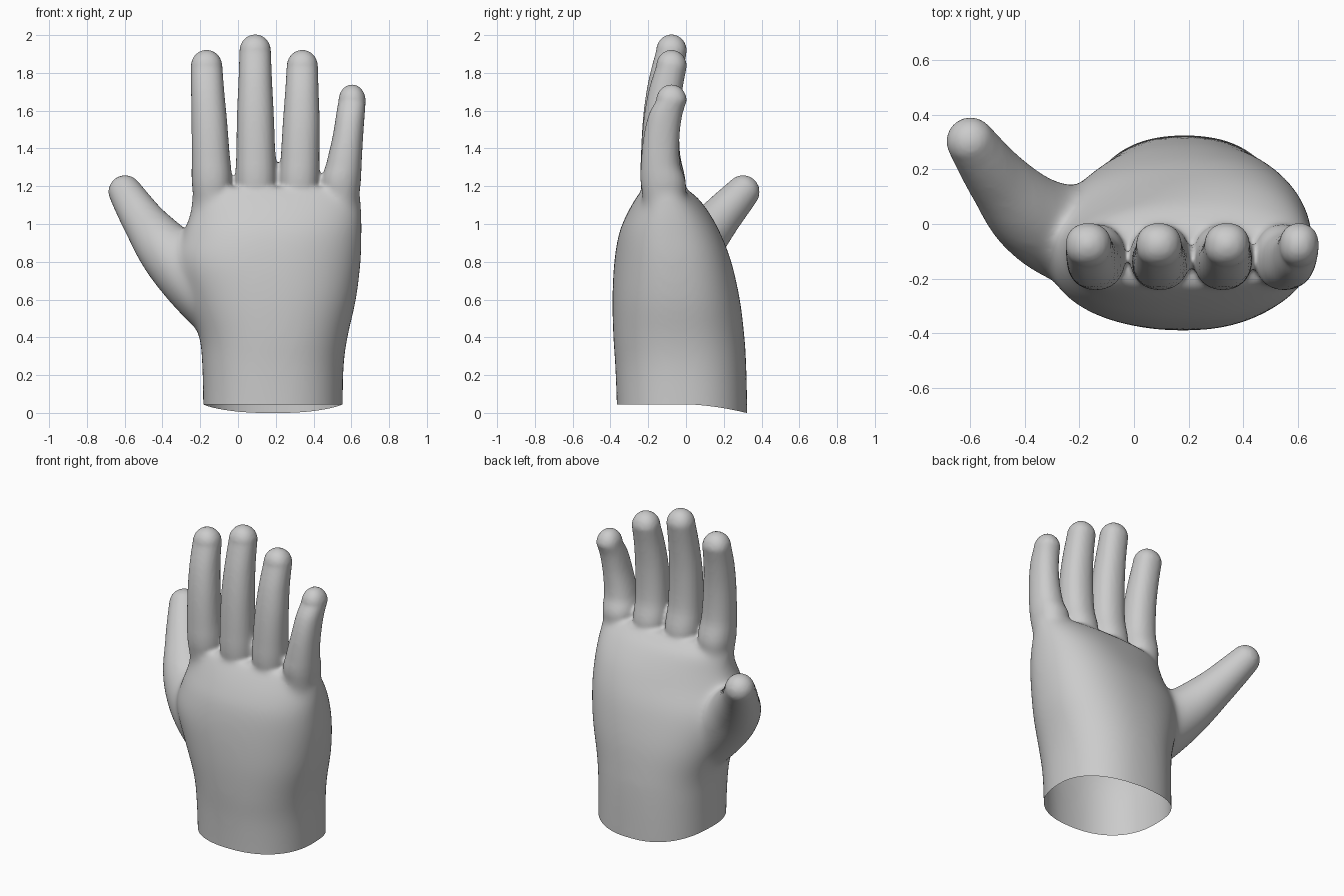
import bpy, bmesh, math
from mathutils import Vector

if "Cube" in bpy.data.objects:
    bpy.data.objects.remove(bpy.data.objects["Cube"])

bm = bmesh.new()
SEG = 48


def spline(rows, steps):
    """Catmull-Rom interpolation of equal-length rows."""
    out = []
    for i in range(len(rows) - 1):
        p0, p1 = rows[max(i - 1, 0)], rows[i]
        p2, p3 = rows[i + 1], rows[min(i + 2, len(rows) - 1)]
        for k in range(steps):
            t = k / steps
            out.append([0.5 * (2 * b + (c - a) * t + (2 * a - 5 * b + 4 * c - d) * t * t
                               + (3 * b - a - 3 * c + d) * t ** 3)
                        for a, b, c, d in zip(p0, p1, p2, p3)])
    out.append(list(rows[-1]))
    return out


def loft(rows, cap, power=2.0):
    """Closed loft through rows (z, xmin, xmax, ymin, ymax, skew) with a domed top."""
    rows = spline(rows, 5)
    z, x0, x1, y0, y1, s = rows[-1]
    cx, cy, hx, hy = (x0 + x1) / 2, (y0 + y1) / 2, (x1 - x0) / 2, (y1 - y0) / 2
    for k in range(1, 9):
        a = math.pi / 2 * k / 8.3
        c = math.cos(a)
        rows.append([z + cap * math.sin(a), cx - hx * c, cx + hx * c, cy - hy * c, cy + hy * c, s])
    rings = []
    for z, x0, x1, y0, y1, skew in rows:
        ring = []
        for i in range(SEG):
            a = 2 * math.pi * i / SEG
            c, s = math.cos(a), math.sin(a)
            u = math.copysign(abs(c) ** (2 / power), c)
            v = math.copysign(abs(s) ** (2 / power), s)
            if v > 0:
                v *= 1 + skew * u
            ring.append(bm.verts.new(((x0 + x1) / 2 + u * (x1 - x0) / 2,
                                      (y0 + y1) / 2 + v * (y1 - y0) / 2, z)))
        rings.append(ring)
    for r, q in zip(rings, rings[1:]):
        for i in range(SEG):
            j = (i + 1) % SEG
            bm.faces.new((r[i], r[j], q[j], q[i]))
    bm.faces.new(rings[0][::-1])
    bm.faces.new(rings[-1])


# Wrist and palm
loft([(-0.10, -0.185, 0.555, -0.365, 0.325, 0),
      (0.04, -0.185, 0.555, -0.367, 0.325, 0),
      (0.25, -0.19, 0.56, -0.375, 0.32, 0),
      (0.40, -0.205, 0.58, -0.385, 0.31, 0),
      (0.60, -0.27, 0.625, -0.39, 0.285, 0.05),
      (0.80, -0.33, 0.65, -0.38, 0.235, 0.15),
      (0.95, -0.29, 0.655, -0.355, 0.175, 0.2),
      (1.05, -0.255, 0.655, -0.315, 0.125, 0.15),
      (1.13, -0.245, 0.65, -0.27, 0.07, 0.05),
      (1.18, -0.235, 0.64, -0.235, 0.01, 0)], 0.02, 2.3)


# Fingers: left and right edges at the base, middle and end, then tip height
def finger(base, mid, end, top):
    h = top - 1.2
    loft([(0.95, base[0] + 0.03, base[1] - 0.03, -0.20, -0.02, 0),
          (1.20, *base, -0.238, 0.0, 0),
          (1.20 + h * 0.22, *[b * 0.55 + m * 0.45 for b, m in zip(base, mid)], -0.238, -0.032, 0),
          (1.20 + h * 0.48, *mid, -0.225, -0.035, 0),
          (1.20 + h * 0.70, *[m * 0.4 + e * 0.6 for m, e in zip(mid, end)], -0.198, -0.020, 0),
          (top - 0.085, *end, -0.158, 0.004, 0)], 0.087, 2.2)


finger((-0.243, -0.032), (-0.246, -0.058), (-0.250, -0.083), 1.92)
finger((-0.012, 0.203), (-0.005, 0.189), (0.008, 0.174), 2.002)
finger((0.218, 0.430), (0.238, 0.432), (0.258, 0.423), 1.92)
finger((0.440, 0.648), (0.500, 0.662), (0.532, 0.676), 1.737)

# Thumb: swept spheres along a curved path (x, y, z, radius)
for x, y, z, r in spline([(0.05, -0.04, 0.42, 0.17), (-0.18, -0.05, 0.66, 0.185),
                          (-0.36, 0.02, 0.84, 0.158), (-0.495, 0.16, 1.01, 0.118),
                          (-0.598, 0.302, 1.17, 0.088)], 14):
    ball = bmesh.ops.create_uvsphere(bm, u_segments=24, v_segments=16, radius=r)
    bmesh.ops.translate(bm, verts=ball["verts"], vec=(x, y, z))

bmesh.ops.recalc_face_normals(bm, faces=bm.faces)
mesh = bpy.data.meshes.new("hand")
bm.to_mesh(mesh)
bm.free()
hand = bpy.data.objects.new("hand", mesh)
bpy.context.collection.objects.link(hand)
bpy.context.view_layer.objects.active = hand
hand.select_set(True)

# Fuse the parts into one skin
remesh = hand.modifiers.new("fuse", 'REMESH')
remesh.mode = 'VOXEL'
remesh.voxel_size = 0.012
bpy.ops.object.modifier_apply(modifier="fuse")

# Soften the palm and thumb root more than the fingers and thumb tip
group = hand.vertex_groups.new(name="soft")
thumb_tip = Vector((-0.6, 0.3, 1.17))
for v in hand.data.vertices:
    w = min(1, max(0.04, (1.22 - v.co.z) / 0.12))
    w *= min(1, max(0.05, ((v.co - thumb_tip).length - 0.1) / 0.2))
    group.add([v.index], w, 'REPLACE')
smooth = hand.modifiers.new("soften", 'SMOOTH')
smooth.factor = 0.5
smooth.iterations = 70
smooth.vertex_group = "soft"
bpy.ops.object.modifier_apply(modifier="soften")

# Open cuff, with the rim dipping at the back
bm = bmesh.new()
bm.from_mesh(hand.data)
bmesh.ops.bisect_plane(bm, geom=bm.verts[:] + bm.edges[:] + bm.faces[:], dist=1e-5,
                       plane_co=(0, 0, 0.045), plane_no=(0, 0, 1), clear_inner=True)
for v in bm.verts:
    fade = max(0, 1 - (v.co.z - 0.045) / 0.3)
    v.co.z -= 0.045 * fade * min(1, max(0, v.co.y / 0.32)) ** 1.7
bm.to_mesh(hand.data)
bm.free()
hand.data.shade_smooth()

grey = bpy.data.materials.new("plain_grey")
grey.diffuse_color = (0.6, 0.6, 0.6, 1)
grey.use_nodes = True
grey.node_tree.nodes["Principled BSDF"].inputs["Base Color"].default_value = grey.diffuse_color
hand.data.materials.clear()
hand.data.materials.append(grey)
